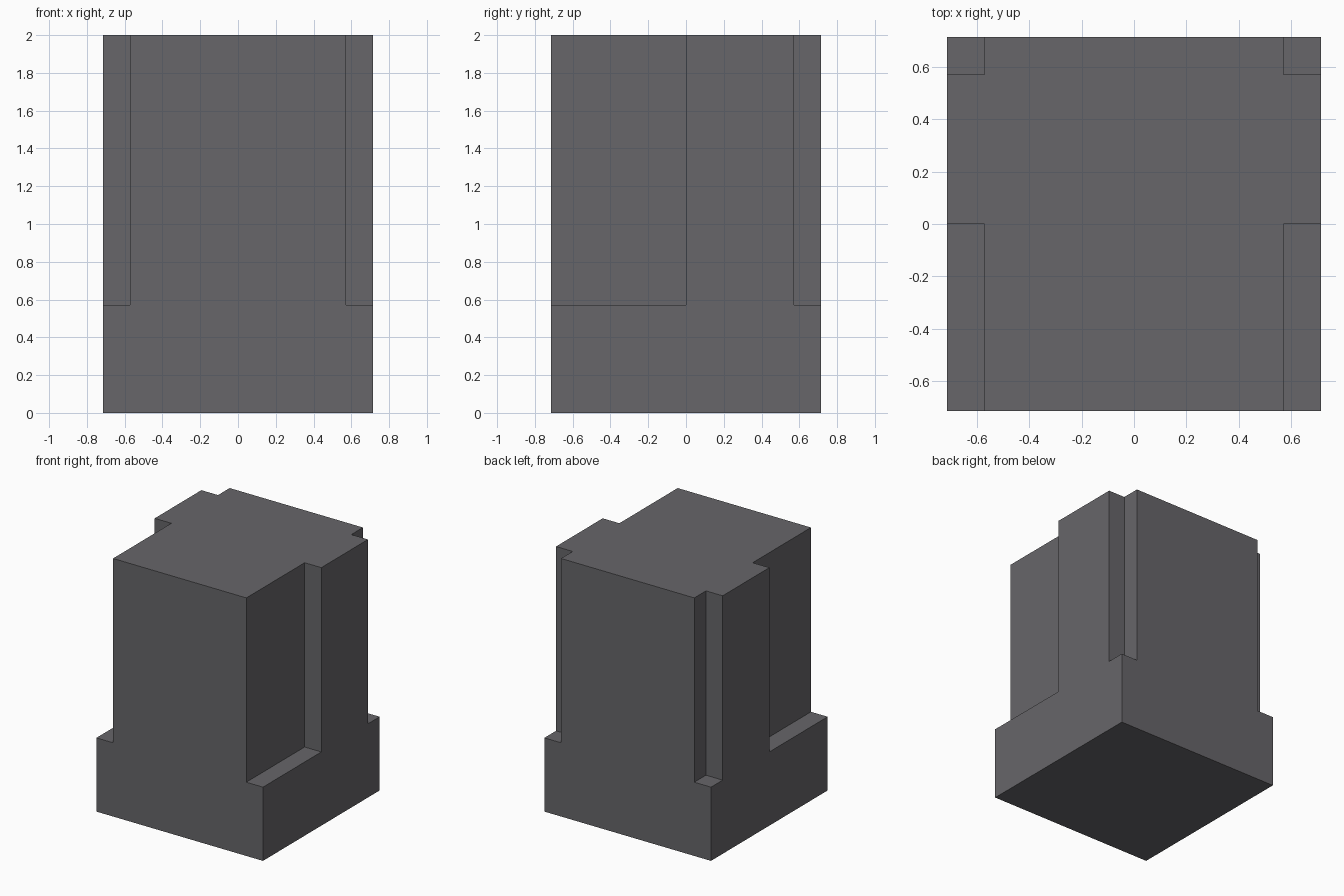
import bpy, bmesh
from mathutils import Matrix, Vector

if "Cube" in bpy.data.objects:
    bpy.data.objects.remove(bpy.data.objects["Cube"])

U = 1 / 7  # model grid unit: the block is 10 x 10 x 14 units


def add_box(bm, lo, hi):
    lo, hi = Vector(lo) * U, Vector(hi) * U
    size = hi - lo
    bmesh.ops.create_cube(bm, size=1, matrix=Matrix.Translation((lo + hi) / 2) @ Matrix.Diagonal((*size, 1)))


def boxes_object(name, boxes):
    bm = bmesh.new()
    for lo, hi in boxes:
        add_box(bm, lo, hi)
    mesh = bpy.data.meshes.new(name)
    bm.to_mesh(mesh)
    bm.free()
    obj = bpy.data.objects.new(name, mesh)
    bpy.context.collection.objects.link(obj)
    return obj


# Main block in dark grey
dark_grey = bpy.data.materials.new("dark_grey")
dark_grey.diffuse_color = (0.135, 0.133, 0.143, 1)
dark_grey.use_nodes = True
dark_grey.node_tree.nodes["Principled BSDF"].inputs["Base Color"].default_value = dark_grey.diffuse_color
block = boxes_object("notched_block", [((-5, -5, 0), (5, 5, 14))])
block.data.materials.append(dark_grey)

# Corner notches: long ones at the front, small ones at the back, on both sides
notches = []
for x0, x1 in ((-6, -4), (4, 6)):
    notches.append(((x0, -6, 4), (x1, 0, 15)))
    notches.append(((x0, 4, 4), (x1, 6, 15)))
cutter = boxes_object("notch_cutter", notches)
cutter.data.materials.append(dark_grey)
cutter.hide_render = True

# Cut the notches and discard the cutter
cut = block.modifiers.new("notches", 'BOOLEAN')
cut.operation = 'DIFFERENCE'
cut.solver = 'EXACT'
cut.object = cutter
bpy.context.view_layer.objects.active = block
block.select_set(True)
bpy.ops.object.modifier_apply(modifier=cut.name)
bpy.data.objects.remove(cutter)
